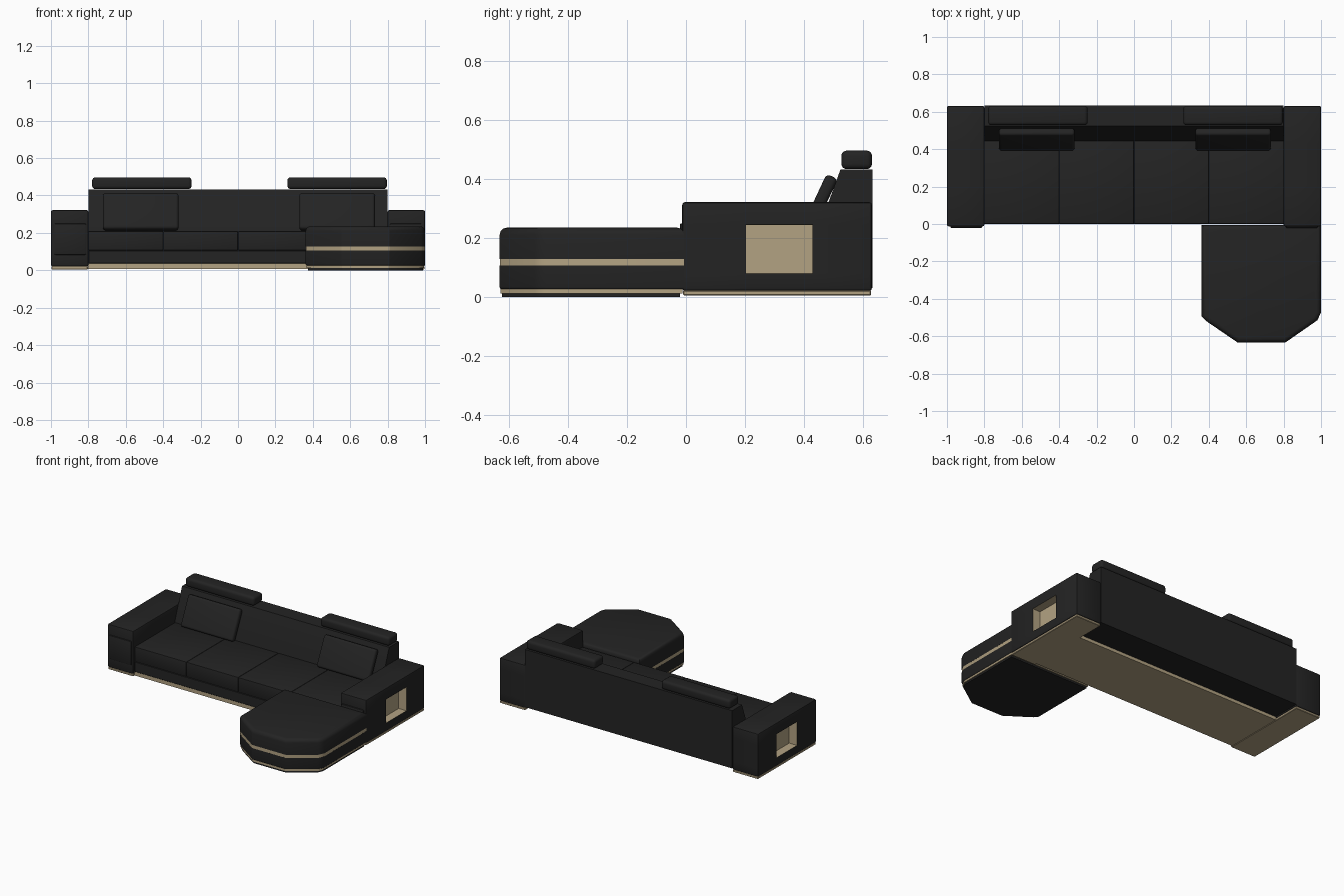
import bpy, bmesh, math
from mathutils import Vector, Matrix

if "Cube" in bpy.data.objects:
    bpy.data.objects.remove(bpy.data.objects["Cube"])


def material(name, rgb):
    m = bpy.data.materials.new(name)
    m.diffuse_color = (*rgb, 1)
    m.use_nodes = True
    m.node_tree.nodes["Principled BSDF"].inputs["Base Color"].default_value = m.diffuse_color
    return m


BLACK = material("black leather", (0.017, 0.017, 0.017))
TAN = material("tan trim", (0.45, 0.365, 0.225))


def finish(name, bm, *mats):
    bmesh.ops.recalc_face_normals(bm, faces=bm.faces)
    me = bpy.data.meshes.new(name)
    bm.to_mesh(me)
    bm.free()
    ob = bpy.data.objects.new(name, me)
    bpy.context.collection.objects.link(ob)
    for m in mats:
        me.materials.append(m)
    return ob


def box_mesh(x, y, z, bevel=0.0, segments=2):
    bm = bmesh.new()
    size = Vector((x[1] - x[0], y[1] - y[0], z[1] - z[0]))
    centre = Vector((x[0] + x[1], y[0] + y[1], z[0] + z[1])) / 2
    bmesh.ops.create_cube(bm, size=1, matrix=Matrix.Translation(centre) @ Matrix.Diagonal((*size, 1)))
    if bevel:
        bmesh.ops.bevel(bm, geom=bm.edges[:], offset=bevel, segments=segments,
                        profile=0.5, affect='EDGES')
    return bm


def box(name, x, y, z, mat=BLACK, bevel=0.0, segments=2):
    return finish(name, box_mesh(x, y, z, bevel, segments), mat)


def prism(name, outline, z0, z1, mat, shrink=1.0, top=0.0, bottom=0.0):
    """Extruded plan outline with optional rounded top and bottom rims."""
    bm = bmesh.new()
    c = sum((Vector(p) for p in outline), Vector((0, 0))) / len(outline)
    pts = [c + (Vector(p) - c) * shrink for p in outline]
    f = bm.faces.new([bm.verts.new((p.x, p.y, z0)) for p in pts])
    r = bmesh.ops.extrude_face_region(bm, geom=[f])
    bmesh.ops.translate(bm, vec=(0, 0, z1 - z0),
                        verts=[g for g in r["geom"] if isinstance(g, bmesh.types.BMVert)])
    for z, amount in ((z1, top), (z0, bottom)):
        if amount:
            rim = [e for e in bm.edges if all(abs(v.co.z - z) < 1e-5 for v in e.verts)]
            bmesh.ops.bevel(bm, geom=rim, offset=amount, segments=3, profile=0.5, affect='EDGES')
    return finish(name, bm, mat)


# Arms with a tan-lined niche in the outer side, a front panel and a tan base
def arm(side, s):
    span = lambda a, b: tuple(sorted((s * a, s * b)))
    bm = box_mesh(span(0.8, 1.0), (-0.013, 0.632), (0.02, 0.322), 0.01)
    for co, no in (((0, 0.203, 0), (0, 1, 0)), ((0, 0.43, 0), (0, 1, 0)),
                   ((0, 0, 0.08), (0, 0, 1)), ((0, 0, 0.245), (0, 0, 1))):
        bmesh.ops.bisect_plane(bm, geom=bm.verts[:] + bm.edges[:] + bm.faces[:],
                               plane_co=co, plane_no=no)
    bm.normal_update()
    centre = Vector((s * 1.0, 0.3165, 0.1625))
    niche = min(bm.faces, key=lambda f: (f.calc_center_median() - centre).length)
    r = bmesh.ops.inset_individual(bm, faces=[niche], thickness=0.0005, depth=-0.06)
    for f in r["faces"] + [niche]:
        f.material_index = 1
    finish(side + "_arm", bm, BLACK, TAN)
    box(side + "_arm_front_panel", span(0.812, 0.982), (-0.021, -0.005), (0.083, 0.25), bevel=0.006)
    box(side + "_arm_base", span(0.803, 0.997), (-0.01, 0.629), (0.005, 0.022), TAN, 0.003, 1)


arm("left", -1)
arm("right", 1)

# Seat: tan plinth, black lower frame and four cushions
box("seat_plinth", (-0.803, 0.803), (0.003, 0.43), (0.008, 0.036), TAN)
box("seat_frame", (-0.8, 0.8), (0.0, 0.44), (0.035, 0.107), bevel=0.003, segments=1)
for i in range(4):
    x = -0.8 + 0.4 * i
    box(f"seat_cushion_{i + 1}", (x, x + 0.4), (0.0, 0.45), (0.106, 0.21), bevel=0.005)

# Backrest: side profile with a sloped front, extruded across the width
bm = bmesh.new()
profile = [(0.43, 0.03), (0.633, 0.03), (0.633, 0.433), (0.525, 0.433), (0.44, 0.2)]
face = bm.faces.new([bm.verts.new((-0.8, y, z)) for y, z in profile])
r = bmesh.ops.extrude_face_region(bm, geom=[face])
bmesh.ops.translate(bm, vec=(1.6, 0, 0),
                    verts=[g for g in r["geom"] if isinstance(g, bmesh.types.BMVert)])
finish("backrest", bm, BLACK)

# Headrests and leaning pillows
for side, head, pillow in (("left", (-0.78, -0.248), -0.52), ("right", (0.264, 0.796), 0.53)):
    box(side + "_headrest", head, (0.528, 0.632), (0.434, 0.497), bevel=0.018, segments=4)
    p = box(side + "_pillow", (-0.202, 0.202), (-0.021, 0.021), (-0.106, 0.106), bevel=0.015, segments=4)
    p.location = (pillow, 0.452, 0.313)
    p.rotation_euler.x = -math.radians(25)

# Chaise: faceted plan, stacked in black and tan layers
plan = [(0.362, -0.006), (0.362, -0.495), (0.385, -0.518), (0.553, -0.633),
        (0.81, -0.633), (0.98, -0.515), (0.999, -0.475), (0.999, -0.006)]
prism("chaise_foot", plan, 0.0, 0.014, BLACK, 0.965)
prism("chaise_base_trim", plan, 0.012, 0.026, TAN, 0.985)
prism("chaise_lower_body", plan, 0.025, 0.106, BLACK, bottom=0.008)
prism("chaise_middle_trim", plan, 0.106, 0.128, TAN, 0.999)
prism("chaise_cushion", plan, 0.128, 0.235, BLACK, top=0.024)

# Smooth the rounded rims, keep corners crisp
bpy.ops.object.select_all(action='SELECT')
bpy.context.view_layer.objects.active = bpy.data.objects["backrest"]
bpy.ops.object.shade_smooth_by_angle(angle=math.radians(32))
